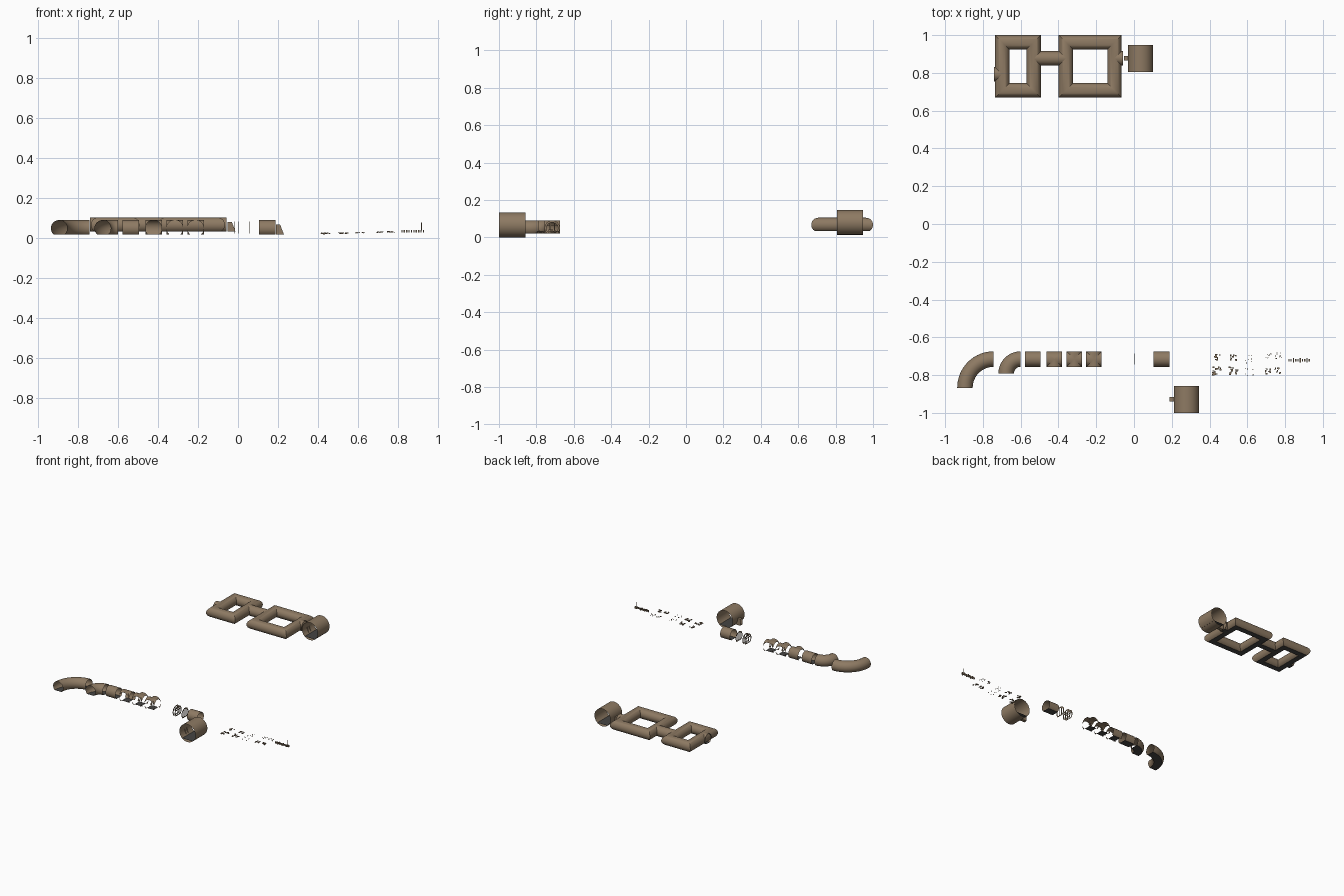
import bpy, bmesh, math, random
from mathutils import Vector

if "Cube" in bpy.data.objects:
    bpy.data.objects.remove(bpy.data.objects["Cube"])

random.seed(4)


def material(name, col):
    m = bpy.data.materials.new(name)
    m.diffuse_color = (*col, 1)
    m.use_nodes = True
    m.node_tree.nodes["Principled BSDF"].inputs["Base Color"].default_value = m.diffuse_color
    return m


TAN = material("tan_brown", (0.27, 0.195, 0.125))
DARK = material("dark_grey", (0.06, 0.058, 0.055))


def finish(name, bm):
    bmesh.ops.remove_doubles(bm, verts=bm.verts, dist=1e-5)
    me = bpy.data.meshes.new(name)
    bm.to_mesh(me)
    bm.free()
    ob = bpy.data.objects.new(name, me)
    bpy.context.collection.objects.link(ob)
    me.materials.append(TAN)
    me.materials.append(DARK)
    bpy.ops.object.select_all(action='DESELECT')
    ob.select_set(True)
    bpy.context.view_layer.objects.active = ob
    bpy.ops.object.shade_smooth_by_angle(angle=math.radians(35))
    return ob


def profile(r, floor, n=24):
    """Circle cut off flat at height floor (relative to centre)."""
    a0 = math.asin(floor / r)
    a1 = math.pi - a0
    return [(r * math.cos(a0 + (a1 - a0) * i / n), r * math.sin(a0 + (a1 - a0) * i / n))
            for i in range(n + 1)]


def quad(bm, pts, dark=False):
    pts = [Vector(p) for p in pts]
    clean = [p for i, p in enumerate(pts) if (p - pts[i - 1]).length > 1e-6]
    if len(clean) > 2:
        f = bm.faces.new([bm.verts.new(p) for p in clean])
        f.material_index = 1 if dark else 0


def sweep(name, prof, frames, closed=False):
    """Open-ended sheet tunnel with a floor; frames = (centre, sideways vector)."""
    bm = bmesh.new()
    rows = [[Vector(c) + Vector(s) * u + Vector((0, 0, w)) for u, w in prof] for c, s in frames]
    n, m = len(rows), len(prof)
    for k in range(n if closed else n - 1):
        a, b = rows[k], rows[(k + 1) % n]
        for i in range(m):
            j = (i + 1) % m
            quad(bm, (a[i], a[j], b[j], b[i]), dark=(i == m - 1))
    return finish(name, bm)


def tunnel_x(name, x0, x1, y, z, prof):
    return sweep(name, prof, [((x0, y, z), (0, -1, 0)), ((x1, y, z), (0, -1, 0))])


def junction(name, x, y, z, r, prof, arms):
    """Crossing tunnels; arms are open directions, the rest are plain walls."""
    bm = bmesh.new()
    m = len(prof)
    for d in ((1, 0), (-1, 0), (0, 1), (0, -1)):
        s = (-d[1], d[0])

        def at(dist, u, w):
            return (x + d[0] * dist + s[0] * u, y + d[1] * dist + s[1] * u, z + w)
        for i in range(m - 1):
            (u, w), (v, q) = prof[i], prof[i + 1]
            if d in arms:
                quad(bm, (at(abs(u), u, w), at(r, u, w), at(r, v, q), at(abs(v), v, q)))
            elif u > -1e-6 and v > -1e-6:
                quad(bm, (at(u, -u, w), at(u, u, w), at(v, v, q), at(v, -v, q)))
    w, h = prof[0][1], prof[0][0]
    quad(bm, [(x - h, y - h, z + w), (x + h, y - h, z + w), (x + h, y + h, z + w), (x - h, y + h, z + w)], True)
    return finish(name, bm)


def box(bm, c, s):
    r = bmesh.ops.create_cube(bm, size=1)
    for v in r["verts"]:
        v.co = Vector((v.co.x * s[0] + c[0], v.co.y * s[1] + c[1], v.co.z * s[2] + c[2]))


# Two rectangular tunnel loops with a link and short door collars
P = profile(0.038, -0.032)
ZR = 0.067
for name, x0, x1 in (("small_loop", -0.698, -0.531), ("large_loop", -0.3605, -0.1035)):
    y0, y1 = 0.7075, 0.962
    sweep(name, P, [((x0, y0, ZR), (-1, -1, 0)), ((x1, y0, ZR), (1, -1, 0)),
                    ((x1, y1, ZR), (1, 1, 0)), ((x0, y1, ZR), (-1, 1, 0))], closed=True)
tunnel_x("loop_link", -0.531, -0.3605, 0.877, ZR, P)
tunnel_x("left_collar", -0.74, -0.698, 0.793, ZR, P)
tunnel_x("right_collar", -0.1035, -0.057, 0.877, ZR, P)


# Large open drums lying along y, with inner floor and side doorway
def drum(name, x, y0, y1, z, r, floor):
    n = 32
    bm = bmesh.new()
    c = [(x + r * math.cos(2 * math.pi * i / n), z + r * math.sin(2 * math.pi * i / n)) for i in range(n)]
    for i in range(n):
        a, b = c[i - 1], c[i]
        quad(bm, ((a[0], y0, a[1]), (b[0], y0, b[1]), (b[0], y1, b[1]), (a[0], y1, a[1])))
    h = math.sqrt(r * r - floor * floor)
    quad(bm, ((x - h, y0, z + floor), (x + h, y0, z + floor), (x + h, y1, z + floor), (x - h, y1, z + floor)), True)
    finish(name, bm)
    # doorway: short square passage running into the curved wall
    bm = bmesh.new()
    ym, w = (y0 + y1) / 2, 0.012
    zs = [z + floor + 0.004, z + 0.002]
    ring = [(ym - w, zs[0]), (ym + w, zs[0]), (ym + w, zs[1]), (ym - w, zs[1])]
    for i in range(4):
        a, b = ring[i - 1], ring[i]
        xa, xb = (x - math.sqrt(r * r - (p[1] - z) ** 2) for p in (a, b))
        xl = x - r - 0.022
        quad(bm, ((xl, *a), (xl, *b), (xb, *b), (xa, *a)))
    finish(name + "_doorway", bm)


drum("back_drum", 0.035, 0.806, 0.947, 0.08, 0.066, -0.05)
drum("front_drum", 0.278, -1.0, -0.858, 0.066, 0.067, -0.05)

# Row of separate tunnel pieces: two bends, straights and junctions
R, Z, Y = 0.041, 0.05, -0.715
Q = profile(R, -0.03)
for name, cx, cy, rad in (("wide_bend", -0.743, -0.867, 0.152), ("tight_bend", -0.6, -0.792, 0.077)):
    fr = []
    for i in range(17):
        a = math.pi / 2 + math.pi / 2 * i / 16
        d = Vector((math.cos(a), math.sin(a), 0))
        fr.append((Vector((cx, cy, Z)) + d * rad, d))
    sweep(name, Q, fr)
tunnel_x("straight_tunnel", -0.577, -0.494, Y, Z, Q)
E, W, N, S = (1, 0), (-1, 0), (0, 1), (0, -1)
junction("tee_junction", -0.422, Y, Z, R, Q, (E, W, S))
junction("cross_junction", -0.316, Y, Z, R, Q, (E, W, N, S))
junction("open_junction", -0.212, Y, Z, R, Q, (E, W, N, S))
tunnel_x("end_tunnel", 0.104, 0.187, Y, Z, Q)

# Thin upright bulkhead frames
for k, x in enumerate((-0.016, 0.001, 0.058)):
    bm = bmesh.new()
    m = len(Q)
    for i in range(m):
        a, b = Q[i], Q[(i + 1) % m]
        quad(bm, [(x, Y + u * f, Z + w * f) for (u, w), f in ((a, 1), (b, 1), (b, 0.75), (a, 0.75))])
    for off in (-0.012, 0.012):
        box(bm, (x, Y + off, Z + 0.003), (0.002, 0.005, 0.06))
    if k < 2:
        box(bm, (x, Y, Z + 0.012), (0.002, 0.06, 0.005))
    finish("bulkhead_%d" % (k + 1), bm)

# Tiny loose furnishings in clusters (x, y, spread, count, size)
clusters = [(0.44, -0.705, 0.016, 12, 0.008), (0.44, -0.778, 0.022, 18, 0.009),
            (0.527, -0.707, 0.016, 12, 0.008), (0.527, -0.778, 0.022, 16, 0.009),
            (0.60, -0.71, 0.026, 8, 0.004), (0.61, -0.785, 0.022, 8, 0.004),
            (0.71, -0.695, 0.016, 8, 0.005), (0.71, -0.78, 0.014, 10, 0.008),
            (0.765, -0.695, 0.018, 8, 0.005), (0.76, -0.778, 0.014, 10, 0.008)]
for k, (x, y, sp, n, s) in enumerate(clusters):
    bm = bmesh.new()
    for _ in range(n):
        c = (x + random.uniform(-sp, sp), y + random.uniform(-sp, sp),
             0.024 + max(0, x - 0.44) * 0.025 + random.uniform(-0.002, 0.002))
        box(bm, c, [s * random.uniform(0.5, 1.2), s * random.uniform(0.5, 1.2), 0.004])
    finish("furnishings_%d" % (k + 1), bm)

# Row of small fittings with one tall post
bm = bmesh.new()
for i in range(10):
    box(bm, (0.82 + i * 0.012, -0.722, 0.036), (0.006, 0.012 + 0.012 * (i % 3 == 2), 0.012))
box(bm, (0.918, -0.722, 0.058), (0.003, 0.003, 0.04))
finish("small_fittings", bm)
